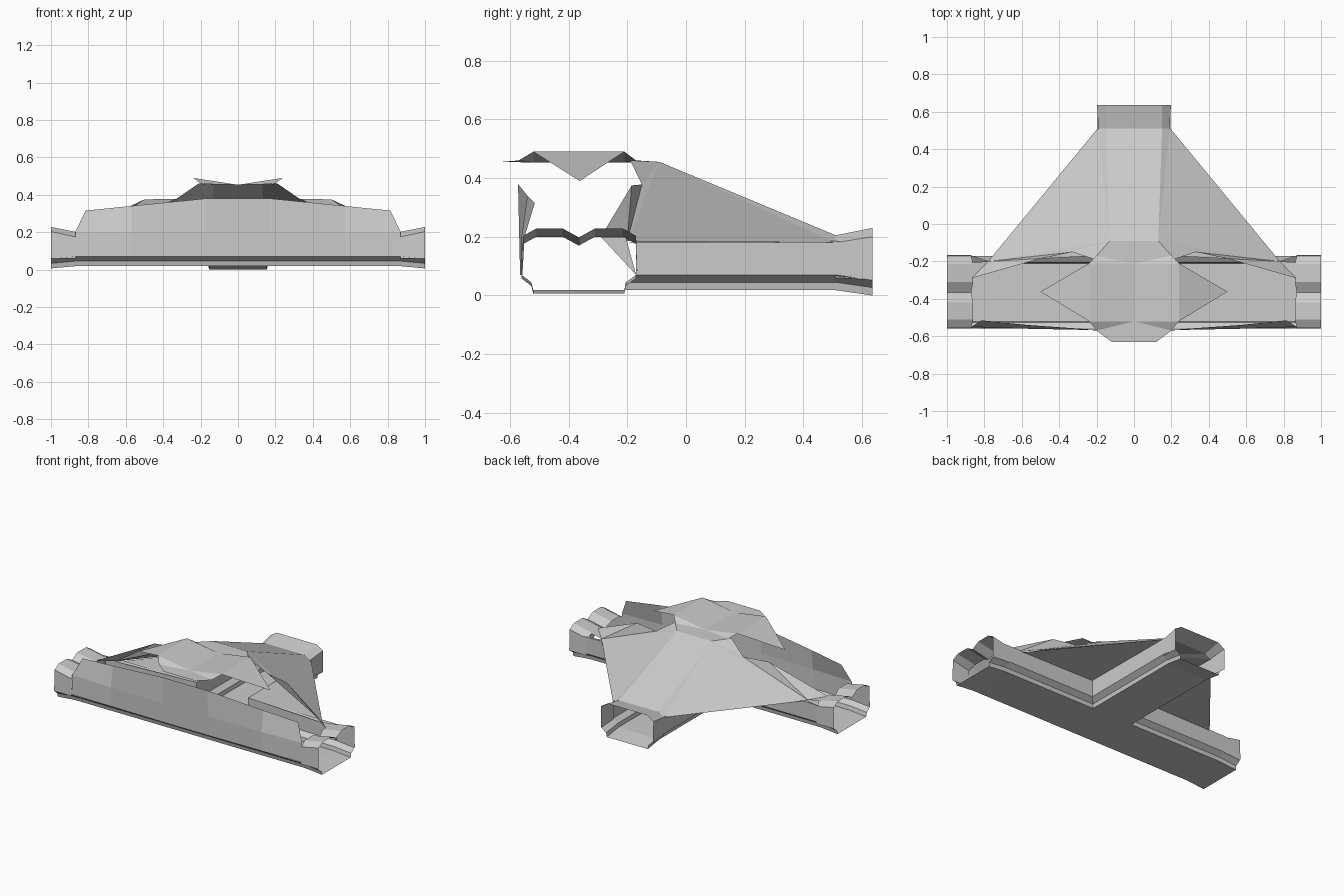
import bpy


def half_mesh(name, verts, faces):
    """Flat-faced sheet for the +x half, mirrored to -x."""
    me = bpy.data.meshes.new(name)
    me.from_pydata(verts, [], faces)
    ob = bpy.data.objects.new(name, me)
    bpy.context.collection.objects.link(ob)
    m = ob.modifiers.new("Mirror", 'MIRROR')
    m.use_clip = True
    m.merge_threshold = 0.0005
    return ob


def loft(name, rows):
    """Join equal-length rows of points with quads."""
    n = len(rows[0])
    faces = [(r * n + i, r * n + i + 1, (r + 1) * n + i + 1, (r + 1) * n + i)
             for r in range(len(rows) - 1) for i in range(n - 1)]
    return half_mesh(name, [p for row in rows for p in row], faces)


Y_END, Y_NECK = 0.635, 0.51
X_END, X_NECK = 1.0, 0.87

# cross passage floor with the front kerb
floor = [(-0.56, 0.07), (-0.527, 0.045), (-0.52, 0.018), (-0.21, 0.018)]
loft("passage_floor", [[(x, y, z - d) for y, z in floor]
                       for x, d in ((0, 0), (X_NECK, 0), (X_END, 0.012))])

# rear branch floor
loft("branch_floor", [[(0, y, z), (0.155, y, z)]
                      for y, z in ((-0.21, 0.018), (Y_NECK, 0.018), (Y_END, 0.0))])

# kerb and low wall turning the inner corner from passage to branch
ky = [-0.21, -0.205, -0.17, -0.17]
kx = [0.155, 0.16, 0.195, 0.195]
kz = [0.018, 0.045, 0.07, 0.185]
rows = [[(x, y, z - d) for y, z in zip(ky, kz)] for x, d in ((X_END, 0.012), (X_NECK, 0))]
rows.append(list(zip(kx, ky, kz)))
rows += [[(x, y, z - d) for x, z in zip(kx, kz)] for y, d in ((Y_NECK, 0), (Y_END, 0.018))]
loft("inner_kerb", rows)

# flared collars at the passage ends, with a notched roof
collar = [(-0.56, 0.06), (-0.555, 0.175), (-0.51, 0.2), (-0.42, 0.2), (-0.365, 0.17),
          (-0.31, 0.2), (-0.215, 0.2), (-0.17, 0.175), (-0.165, 0.06)]
notch = [0, 0, -0.01, -0.01, 0, -0.01, -0.01, 0, 0]
loft("passage_collar",
     [[(X_NECK + n, y, z) for (y, z), n in zip(collar, notch)],
      [(X_END, y, z + (0.028 if z > 0.1 else 0)) for y, z in collar]])

# flared collar at the branch end, with a flat roof
loft("branch_collar",
     [[(0, Y_NECK, 0.205), (0.15, Y_NECK, 0.205), (0.19, Y_NECK, 0.18), (0.19, Y_NECK, 0.06)],
      [(0, Y_END, 0.23), (0.15, Y_END, 0.23), (0.198, Y_END, 0.2), (0.198, Y_END, 0.055)]])

# tall front wall leaning back toward its ends
loft("front_wall",
     [[(0, -0.565, 0.07), (0.17, -0.565, 0.07), (0.57, -0.56, 0.07), (X_NECK, -0.557, 0.07)],
      [(0, -0.568, 0.2), (0.17, -0.568, 0.2), (0.57, -0.56, 0.2), (X_NECK, -0.55, 0.2)],
      [(0, -0.572, 0.38), (0.17, -0.572, 0.38), (0.57, -0.54, 0.34), (0.815, -0.515, 0.315)]])

# horizontal shelf under the sloping rear roof
half_mesh("rear_shelf",
          [(0.195, -0.17, 0.185), (0.195, Y_NECK, 0.18), (0.78, -0.2, 0.18), (X_NECK, -0.17, 0.185)],
          [(0, 1, 2), (0, 2, 3)])

# sloping rear roof: ridge strip, side slope and end flap
half_mesh("rear_roof",
          [(0, -0.09, 0.455), (0.13, -0.09, 0.455), (0.15, Y_NECK, 0.205), (0, Y_NECK, 0.205),
           (0.19, Y_NECK, 0.18), (0.78, -0.2, 0.185), (0.5, -0.185, 0.375), (0.33, -0.15, 0.378),
           (0.21, -0.19, 0.46), (X_NECK, -0.29, 0.2), (X_NECK, -0.205, 0.2), (X_NECK, -0.17, 0.07)],
          [(0, 1, 2, 3), (1, 4, 2), (1, 5, 4), (1, 7, 5), (7, 6, 5), (1, 8, 7),
           (6, 9, 5), (5, 9, 10), (10, 9, 11)])

# central canopy with raised shoulders and drooping side points
half_mesh("canopy",
          [(0, -0.63, 0.455), (0.12, -0.63, 0.455), (0.2, -0.57, 0.46), (0.24, -0.52, 0.49),
           (0.5, -0.362, 0.39), (0.24, -0.21, 0.49), (0.2, -0.17, 0.46), (0.13, -0.09, 0.455),
           (0, -0.09, 0.455), (0, -0.21, 0.453), (0, -0.52, 0.453)],
          [(0, 1, 2, 10), (2, 3, 10), (10, 3, 5, 9), (3, 4, 5), (5, 6, 9), (6, 7, 8, 9)])
